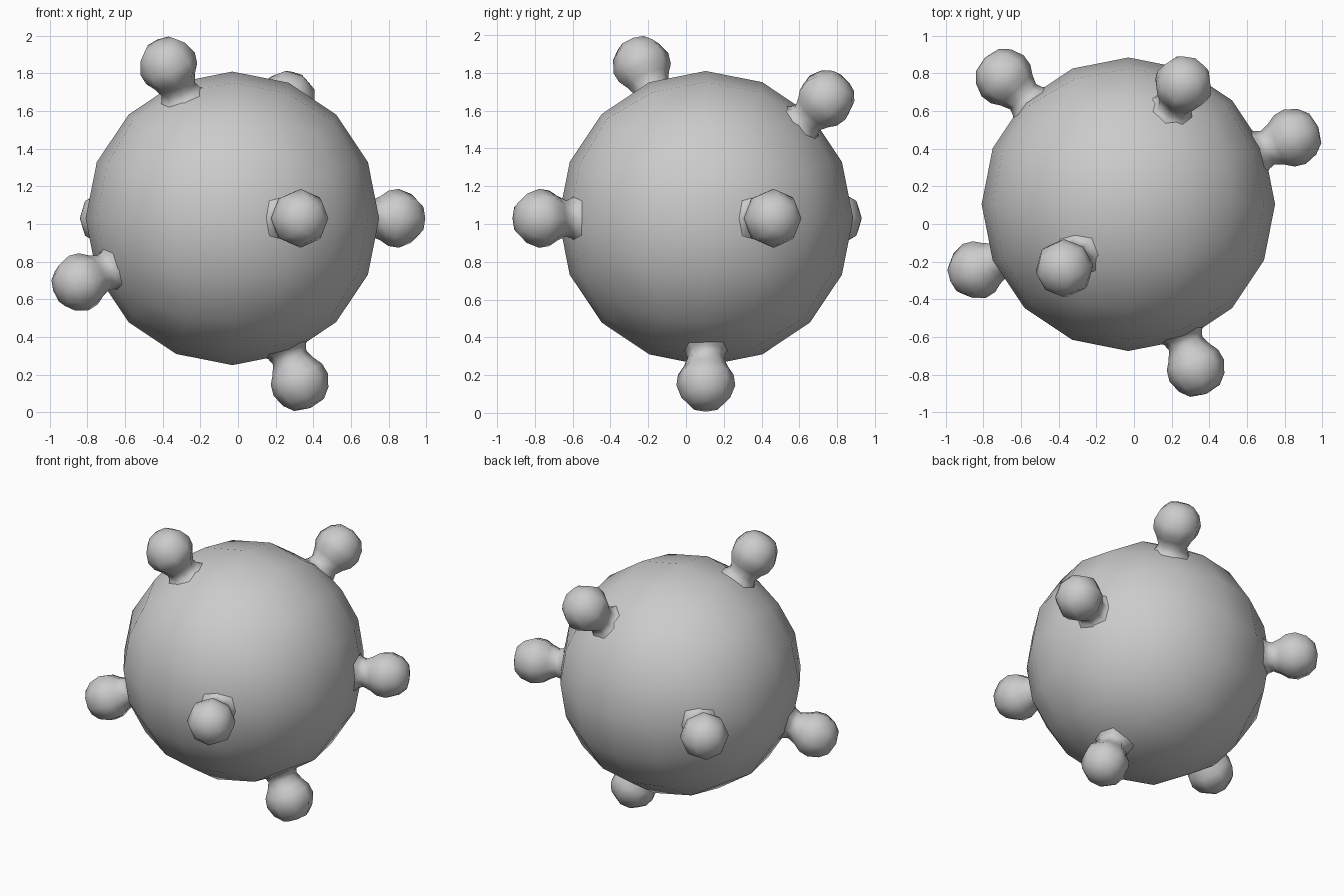
import bpy, bmesh, math
from mathutils import Vector

if "Cube" in bpy.data.objects:
    bpy.data.objects.remove(bpy.data.objects["Cube"])

CENTRE = Vector((-0.03, 0.105, 1.03))
RADIUS = 0.78


def add_object(name, bm):
    bmesh.ops.recalc_face_normals(bm, faces=bm.faces)
    for f in bm.faces:
        f.smooth = True
    mesh = bpy.data.meshes.new(name)
    bm.to_mesh(mesh)
    bm.free()
    ob = bpy.data.objects.new(name, mesh)
    ob.location = CENTRE
    bpy.context.collection.objects.link(ob)
    return ob


# Body: cube subdivided twice and rounded each time (4 x 4 quads per side)
bm = bmesh.new()
bmesh.ops.create_cube(bm, size=2)
for step in range(2):
    for v in bm.verts:
        v.co = v.co.normalized()
    bmesh.ops.subdivide_edges(bm, edges=bm.edges[:], cuts=1, use_grid_fill=True)
for v in bm.verts:
    v.co = v.co.normalized() * RADIUS
add_object("body", bm)

# Knob profile: distance from body centre, radius (flared neck, round bulb)
PROFILE = [(0.735, 0.14), (0.765, 0.108), (0.80, 0.096), (0.85, 0.118),
           (0.895, 0.147), (0.955, 0.156), (1.025, 0.13), (1.072, 0.085)]
TIP = 1.09
SIDES = 8


def add_knob(name, direction):
    d = Vector(direction).normalized()
    up = Vector((0, 0, 1)) if abs(d.z) < 0.8 else Vector((0, 1, 0))
    a = up.cross(d).normalized()
    b = d.cross(a)
    bm = bmesh.new()
    rings = []
    for dist, r in PROFILE:
        ring = []
        for i in range(SIDES):
            t = 2 * math.pi * i / SIDES
            ring.append(bm.verts.new(d * dist + (a * math.cos(t) + b * math.sin(t)) * r))
        rings.append(ring)
    tip = bm.verts.new(d * TIP)
    for i in range(SIDES):
        j = (i + 1) % SIDES
        for lo, hi in zip(rings, rings[1:]):
            bm.faces.new((lo[i], lo[j], hi[j], hi[i]))
        bm.faces.new((rings[-1][i], rings[-1][j], tip))
    add_object(name, bm)


# Knobs stand on vertices of the body
KNOBS = {
    "top_knob": (-0.36, -0.36, 0.86),
    "upper_back_knob": (0.31, 0.675, 0.67),
    "right_knob": (0.924, 0.375, 0),
    "front_knob": (0.38, -0.924, 0),
    "bottom_knob": (0.38, 0, -0.924),
    "left_knob": (-0.855, -0.37, -0.36),
    "back_left_knob": (-0.7, 0.715, 0),
}
for name, direction in KNOBS.items():
    add_knob(name, direction)
